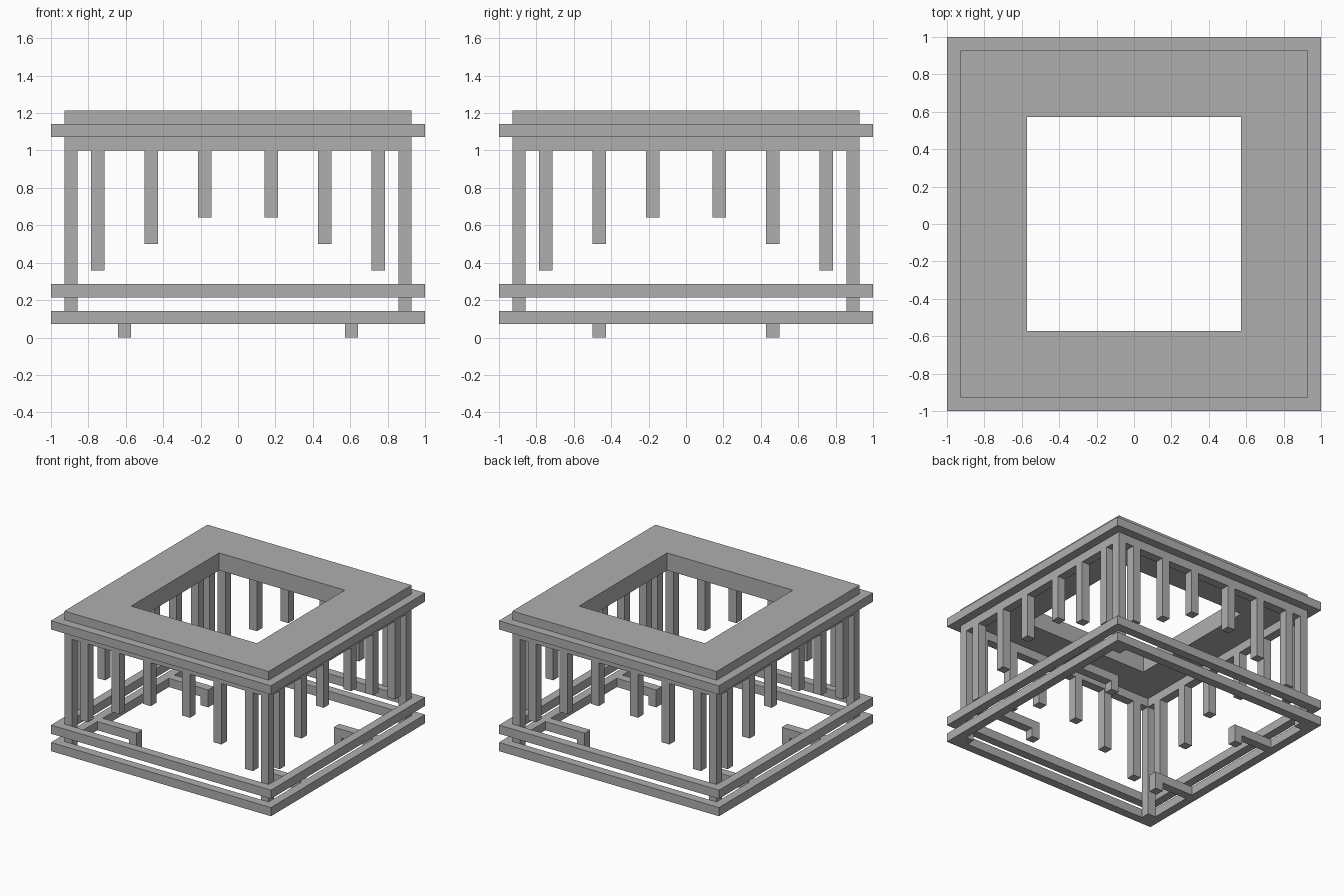
import bpy, bmesh

if "Cube" in bpy.data.objects:
    bpy.data.objects.remove(bpy.data.objects["Cube"], do_unlink=True)

U = 1 / 14  # every part sits on a module of this size

grey = bpy.data.materials.new("plain grey")
grey.use_nodes = True
colour = (0.43, 0.43, 0.43, 1)
grey.diffuse_color = colour
grey.node_tree.nodes["Principled BSDF"].inputs["Base Color"].default_value = colour


def finish(name, bm):
    bmesh.ops.recalc_face_normals(bm, faces=bm.faces)
    mesh = bpy.data.meshes.new(name)
    bm.to_mesh(mesh)
    bm.free()
    mesh.materials.append(grey)
    ob = bpy.data.objects.new(name, mesh)
    bpy.context.collection.objects.link(ob)
    return ob


def box(name, x, y, z):
    """Box from (low, high) pairs in modules."""
    bm = bmesh.new()
    bmesh.ops.create_cube(bm, size=1)
    for v in bm.verts:
        v.co = [U * (r[0] if c < 0 else r[1]) for c, r in zip(v.co, (x, y, z))]
    return finish(name, bm)


def frame(name, outer, inner, low, high):
    """Square frame with an open middle."""
    bm = bmesh.new()
    corners = ((-1, -1), (1, -1), (1, 1), (-1, 1))
    section = ((outer, low), (outer, high), (inner, high), (inner, low))
    loops = [[bm.verts.new((sx * r * U, sy * r * U, z * U)) for r, z in section]
             for sx, sy in corners]
    for i in range(4):
        a, b = loops[i], loops[(i + 1) % 4]
        for j in range(4):
            k = (j + 1) % 4
            bm.faces.new((a[j], b[j], b[k], a[k]))
    return finish(name, bm)


def span(sign, a, b):
    return tuple(sorted((sign * a, sign * b)))


# Top slab, the beam below it and the three outer rails
frame("top_slab", 13, 8, 15, 17)
frame("top_beam", 13, 12, 14, 15)
for name, low in (("bottom_rail", 1), ("lower_rail", 3), ("upper_rail", 15)):
    frame(name, 14, 13, low, low + 1)

sides = {-1: "right", 1: "left"}
ends = {-1: "front", 1: "back"}
for sx, side in sides.items():
    for sy, end in ends.items():
        tag = f"{end}_{side}"
        # Corner legs
        box(f"{tag}_leg", span(sx, 12, 13), span(sy, 12, 13), (1, 14))
        # Foot brackets: arm reaching inwards with a peg below its tip
        box(f"{tag}_foot_arm", span(sx, 8, 13), span(sy, 6, 7), (1, 2))
        box(f"{tag}_foot_peg", span(sx, 8, 9), span(sy, 6, 7), (0, 1))
        # Hanging posts, shorter towards the middle of each side
        for i, (start, low) in enumerate(((2, 9), (6, 7), (10, 5))):
            box(f"{tag}_hanging_post_{i}", span(sx, start, start + 1),
                span(sy, 12, 13), (low, 14))
            box(f"{side}_{end}_side_post_{i}", span(sx, 12, 13),
                span(sy, start, start + 1), (low, 14))
